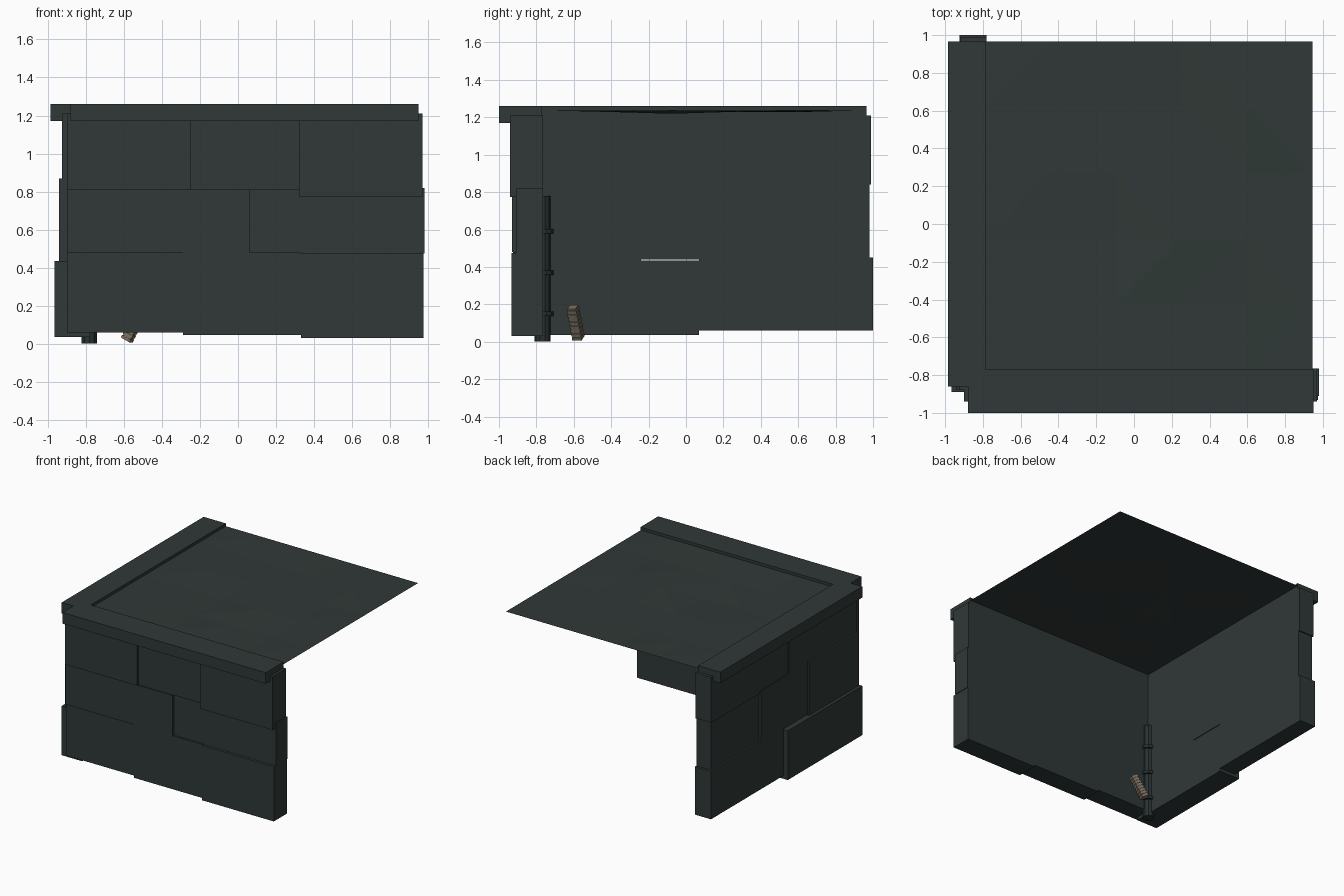
import bpy, bmesh, random
from mathutils import Vector, Matrix

random.seed(4)
if "Cube" in bpy.data.objects:
    bpy.data.objects.remove(bpy.data.objects["Cube"])


def material(name, rgb):
    m = bpy.data.materials.new(name)
    m.use_nodes = True
    m.diffuse_color = (*rgb, 1)
    m.node_tree.nodes["Principled BSDF"].inputs["Base Color"].default_value = (*rgb, 1)
    return m


slate = material("dark slate", (0.029, 0.04, 0.038))
metal = material("dark metal", (0.022, 0.03, 0.03))
tan = material("dusty tan", (0.2, 0.165, 0.12))


def finish(name, bm, mat):
    bmesh.ops.recalc_face_normals(bm, faces=bm.faces)
    mesh = bpy.data.meshes.new(name)
    bm.to_mesh(mesh)
    bm.free()
    mesh.materials.append(mat)
    ob = bpy.data.objects.new(name, mesh)
    bpy.context.collection.objects.link(ob)
    return ob


def add_box(bm, x, y, z):
    lo, hi = Vector((x[0], y[0], z[0])), Vector((x[1], y[1], z[1]))
    mat = Matrix.Translation((lo + hi) / 2) @ Matrix.Diagonal((*(hi - lo), 1))
    bmesh.ops.create_cube(bm, size=1, matrix=mat)


def box(name, x, y, z, mat=slate):
    bm = bmesh.new()
    add_box(bm, x, y, z)
    return finish(name, bm, mat)


INNER_X, INNER_Y, TOP = -0.78, -0.765, 1.21

# Front wall blocks: start, end, outer face, bottom, top
front_blocks = [
    (-0.9, -0.29, -0.92, 0.06, 0.48), (-0.29, 0.33, -0.925, 0.045, 0.48),
    (0.33, 0.975, -0.932, 0.03, 0.475),
    (-0.9, 0.06, -0.93, 0.48, 0.81), (0.06, 0.98, -0.91, 0.475, 0.82),
    (-0.9, -0.25, -0.94, 0.81, TOP), (-0.25, 0.32, -0.92, 0.81, TOP),
    (0.32, 0.97, -0.94, 0.775, TOP),
]
for i, (a, b, outer, low, high) in enumerate(front_blocks):
    box(f"front_wall_block_{i + 1}", (a, b), (outer, INNER_Y), (low, high))

# Side wall blocks, same layout along y
side_blocks = [
    (-0.89, 0.07, -0.965, 0.035, 0.435), (0.07, 1.0, -0.925, 0.06, 0.45),
    (-0.88, -0.24, -0.94, 0.435, 0.87), (-0.24, 0.36, -0.925, 0.44, 0.86),
    (0.36, 0.98, -0.91, 0.45, 0.84),
    (-0.88, 0.0, -0.925, 0.86, TOP), (0.0, 0.99, -0.92, 0.84, TOP),
]
for i, (a, b, outer, low, high) in enumerate(side_blocks):
    box(f"side_wall_block_{i + 1}", (outer, INNER_X), (a, b), (low, high))

# Coping stones with a notched outer corner
box("front_coping", (-0.88, 0.95), (-1.0, -0.77), (1.17, 1.26))
box("side_coping", (-0.985, -0.785), (-0.86, 0.965), (1.17, 1.26))

# Thin uneven roof sheet
bm = bmesh.new()
bmesh.ops.create_grid(bm, x_segments=5, y_segments=5, size=0.5)
for v in bm.verts:
    inside = max(abs(v.co.x), abs(v.co.y)) < 0.45
    dip = random.uniform(-0.01, 0.002) if inside else 0
    if inside and v.co.x < 0 and v.co.y < 0:
        dip = -0.018 if v.co.x > -0.2 and v.co.y > -0.2 else -0.008
    v.co = (0.08 + v.co.x * 1.73, 0.0975 + v.co.y * 1.735, 1.237 + dip)
bmesh.ops.triangulate(bm, faces=bm.faces)
finish("roof_sheet", bm, slate)


# Corner pipe with collars
def cylinder(name, radius, low, high):
    bm = bmesh.new()
    at = Matrix.Translation((-0.782, -0.767, (low + high) / 2))
    bmesh.ops.create_cone(bm, cap_ends=True, segments=10, radius1=radius,
                          radius2=radius, depth=high - low, matrix=at)
    return finish(name, bm, metal)


cylinder("corner_pipe", 0.043, 0.0, 0.78)
for i in range(3):
    z = 0.15 + 0.22 * i
    cylinder(f"pipe_collar_{i + 1}", 0.06, z - 0.012, z + 0.012)

# Leaning ribbed stick
start, end = Vector((-0.585, -0.575, 0.02)), Vector((-0.5, -0.606, 0.185))
axis = end - start
count = 8
step = axis.length / count
bm = bmesh.new()
for i in range(count):
    w = 0.027
    add_box(bm, (-w, w), (-w, w), (i * step, (i + 0.65) * step))
add_box(bm, (-0.023, 0.023), (-0.023, 0.023), (0, axis.length))
turn = axis.to_track_quat("Z", "Y").to_matrix().to_4x4()
bm.transform(Matrix.Translation(start) @ turn)
finish("leaning_stick", bm, tan)
